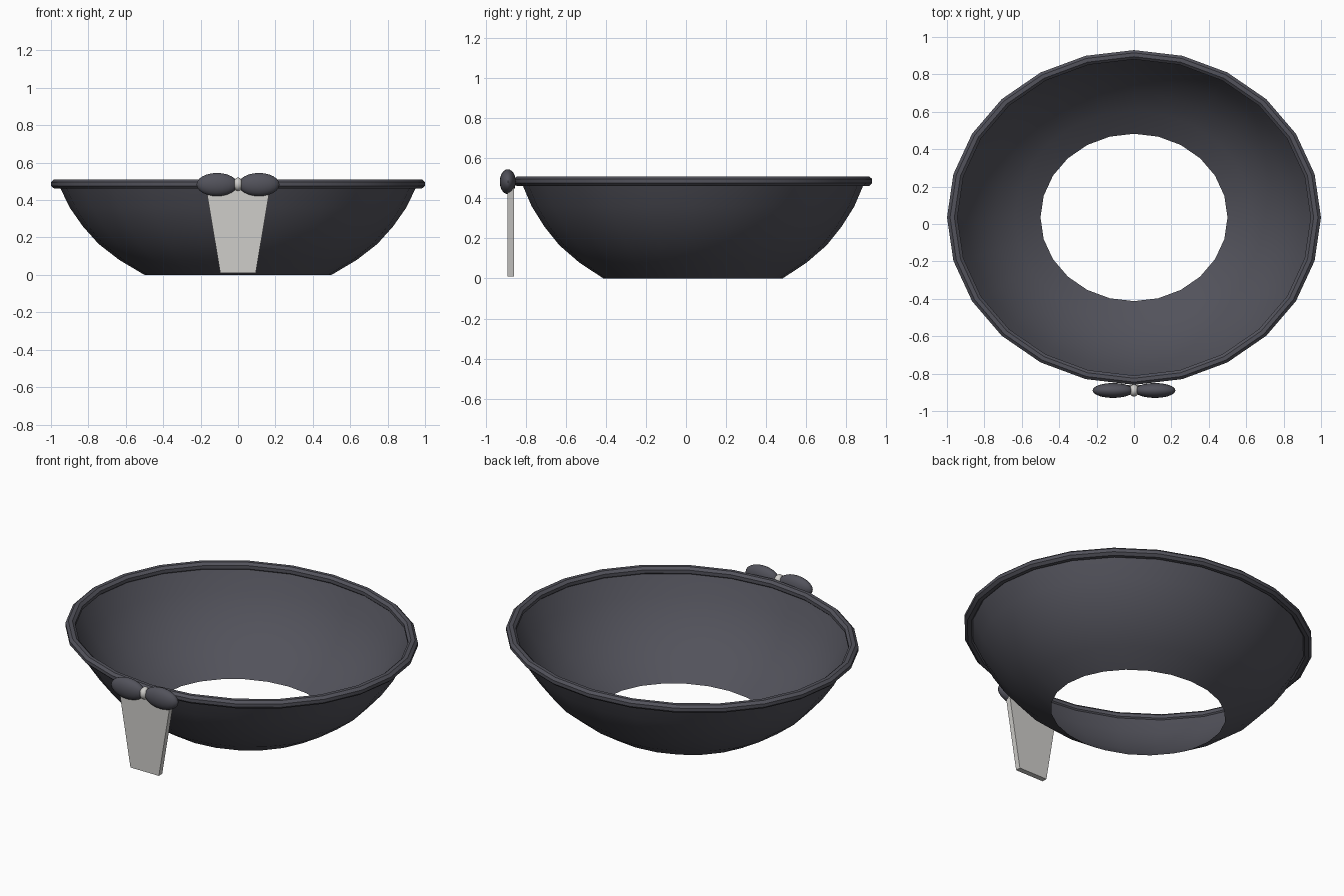
import bpy, bmesh, math

old = bpy.data.objects.get("Cube")
if old:
    bpy.data.objects.remove(old, do_unlink=True)

SIDES = 24
CENTRE_Y = 0.035
DEPTH = 0.895  # the bowl is slightly narrower front to back


def material(name, rgb):
    m = bpy.data.materials.new(name)
    m.use_nodes = True
    m.diffuse_color = (*rgb, 1)
    m.node_tree.nodes["Principled BSDF"].inputs["Base Color"].default_value = (*rgb, 1)
    return m


charcoal = material("charcoal", (0.085, 0.085, 0.105))
pale_grey = material("pale grey", (0.62, 0.61, 0.59))


def finish(name, bm, mat, angle=None):
    bmesh.ops.recalc_face_normals(bm, faces=bm.faces)
    mesh = bpy.data.meshes.new(name)
    bm.to_mesh(mesh)
    bm.free()
    mesh.materials.append(mat)
    obj = bpy.data.objects.new(name, mesh)
    bpy.context.collection.objects.link(obj)
    if angle:
        bpy.ops.object.select_all(action='DESELECT')
        obj.select_set(True)
        bpy.context.view_layer.objects.active = obj
        bpy.ops.object.shade_smooth_by_angle(angle=math.radians(angle))
    return obj


def lathe(name, profile, mat, closed, angle):
    """Turn (radius, height) points around the bowl's oval axis."""
    bm = bmesh.new()
    rings = []
    for r, z in profile:
        turns = [2 * math.pi * i / SIDES for i in range(SIDES)]
        rings.append([bm.verts.new((r * math.cos(a), CENTRE_Y + DEPTH * r * math.sin(a), z))
                      for a in turns])
    pairs = list(zip(rings, rings[1:]))
    if closed:
        pairs.append((rings[-1], rings[0]))
    for low, high in pairs:
        for i in range(SIDES):
            j = (i + 1) % SIDES
            bm.faces.new((low[i], low[j], high[j], high[i]))
    return finish(name, bm, mat, angle)


def ellipsoid(name, centre, radii, mat, segments, rings):
    bm = bmesh.new()
    bmesh.ops.create_uvsphere(bm, u_segments=segments, v_segments=rings, radius=1)
    bmesh.ops.scale(bm, vec=radii, verts=bm.verts)
    bmesh.ops.translate(bm, vec=centre, verts=bm.verts)
    return finish(name, bm, mat, 40)


# Open bowl wall with a hole in the bottom
wall = [(0.5, 0), (0.635, 0.08), (0.745, 0.165), (0.83, 0.26), (0.9, 0.36), (0.96, 0.485)]
lathe("bowl_wall", wall, charcoal, False, 40)

# Rolled rim
rim = []
for k in range(8):
    a = math.radians(22.5 + 45 * k)
    rim.append((0.972 + 0.030 * math.cos(a), 0.486 + 0.026 * math.sin(a)))
lathe("rim", rim, charcoal, True, 30)

# Bow loops and knot
for side, sign in (("left", 1), ("right", -1)):
    ellipsoid("bow_loop_" + side, (sign * 0.112, -0.89, 0.483), (0.11, 0.04, 0.062),
              charcoal, 20, 12)
ellipsoid("bow_knot", (0, -0.89, 0.485), (0.026, 0.034, 0.036), pale_grey, 12, 8)

# Tapered hanging tail
bm = bmesh.new()
bmesh.ops.create_cube(bm, size=1)
for v in bm.verts:
    top = v.co.z > 0
    v.co.x = math.copysign(0.172 if top else 0.095, v.co.x)
    v.co.y = -0.876 + 0.032 * v.co.y
    v.co.z = 0.47 if top else 0.01
finish("tail", bm, pale_grey)
